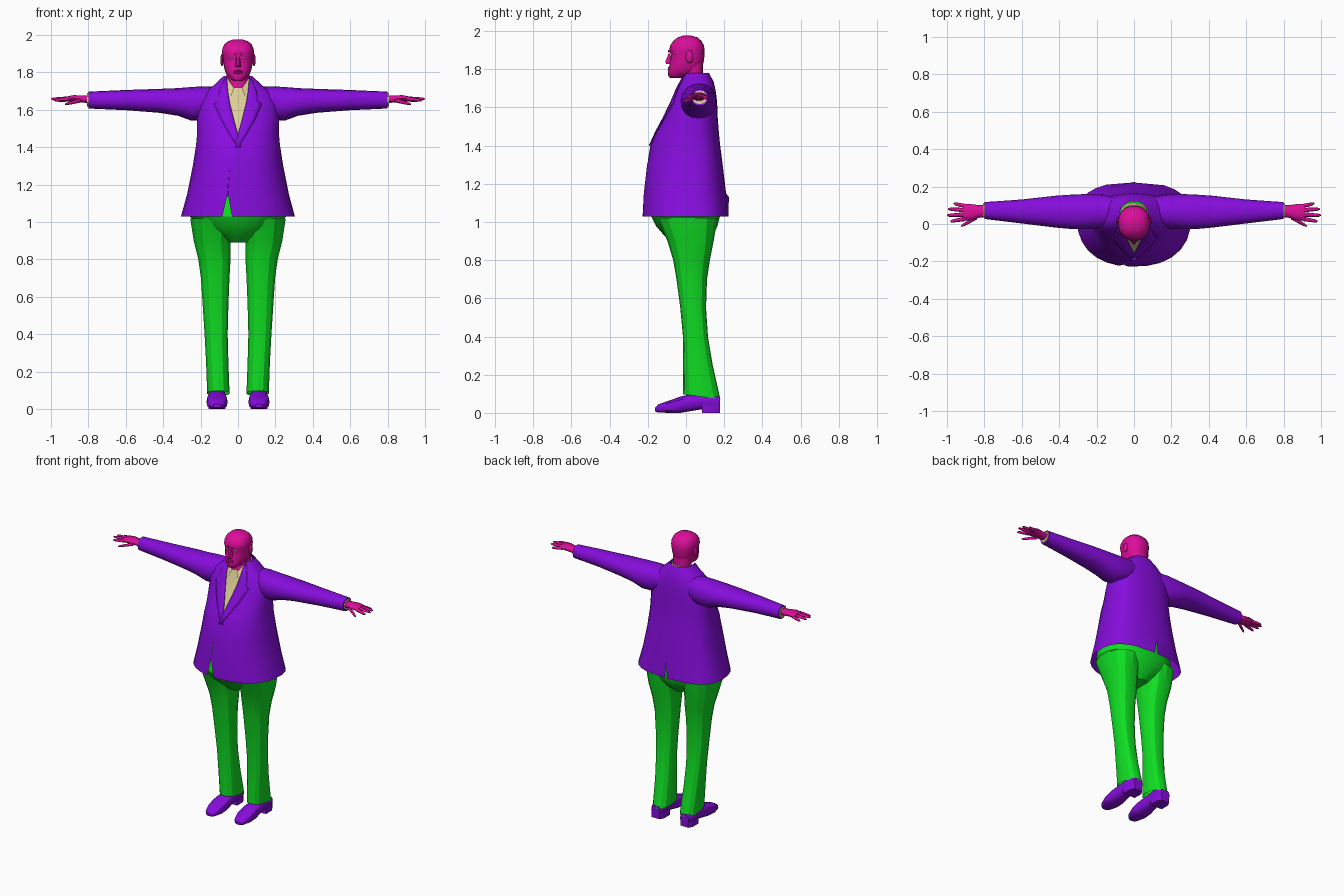
import bpy, bmesh, math
from mathutils import Vector

old = bpy.data.objects.get("Cube")
if old:
    bpy.data.objects.remove(old, do_unlink=True)


def material(name, rgb):
    m = bpy.data.materials.new(name)
    m.use_nodes = True
    m.diffuse_color = (*rgb, 1)
    m.node_tree.nodes["Principled BSDF"].inputs["Base Color"].default_value = (*rgb, 1)
    return m


PURPLE = material("purple cloth", (0.24, 0.004, 0.72))
GREEN = material("green cloth", (0.005, 0.74, 0.017))
SKIN = material("magenta skin", (0.72, 0.004, 0.32))
CREAM = material("cream shirt", (0.73, 0.61, 0.31))
WHITE = material("eye white", (0.85, 0.85, 0.85))
SIDES = (("left", 1), ("right", -1))


def finish(name, bm, mat, angle=32, thick=0):
    bmesh.ops.recalc_face_normals(bm, faces=bm.faces)
    me = bpy.data.meshes.new(name)
    bm.to_mesh(me)
    bm.free()
    me.materials.append(mat)
    ob = bpy.data.objects.new(name, me)
    bpy.context.collection.objects.link(ob)
    bpy.ops.object.select_all(action='DESELECT')
    ob.select_set(True)
    bpy.context.view_layer.objects.active = ob
    bpy.ops.object.shade_smooth_by_angle(angle=math.radians(angle))
    if thick:
        ob.modifiers.new("thickness", 'SOLIDIFY').thickness = thick
    return ob


def loft(name, rings, mat, closed=True, caps=(True, True), **kw):
    bm = bmesh.new()
    vs = [[bm.verts.new(p) for p in r] for r in rings]
    n = len(vs[0])
    for a, b in zip(vs, vs[1:]):
        for i in range(n if closed else n - 1):
            j = (i + 1) % n
            bm.faces.new((a[i], a[j], b[j], b[i]))
    for ring, cap in ((vs[0], caps[0]), (vs[-1], caps[1])):
        if cap and closed:
            bm.faces.new(ring)
    return finish(name, bm, mat, **kw)


def hull(name, points, mat, **kw):
    bm = bmesh.new()
    for p in points:
        bm.verts.new(p)
    bmesh.ops.convex_hull(bm, input=bm.verts)
    return finish(name, bm, mat, **kw)


def blob(name, center, size, mat):
    bm = bmesh.new()
    bmesh.ops.create_uvsphere(bm, u_segments=10, v_segments=6, radius=1)
    for v in bm.verts:
        v.co = Vector(center) + Vector(a * b for a, b in zip(v.co, size))
    return finish(name, bm, mat, angle=60)


def power(v, e):
    return math.copysign(abs(v) ** (2 / e), v)


def level(z, w, yf, yb, cx=0, e=2.3, n=16, slope=0):
    """Horizontal rounded section; angle zero is the front."""
    cy, d = (yf + yb) / 2, (yb - yf) / 2
    pts = []
    for i in range(n):
        a = math.tau * i / n
        y = cy - d * power(math.cos(a), e)
        pts.append((cx + w * power(math.sin(a), e), y, z - slope * y))
    return pts


def across(x, y, z, ry, rz, n=12, e=2.2):
    """Section standing across the x axis."""
    return [(x, y + ry * power(math.cos(math.tau * i / n), e),
             z + rz * power(math.sin(math.tau * i / n), e)) for i in range(n)]


# Jacket profile: height, half width, front, back
TORSO = [(1.03, .305, -.228, .225), (1.15, .272, -.222, .21), (1.3, .242, -.205, .192),
         (1.41, .226, -.185, .178), (1.47, .22, -.155, .172), (1.55, .22, -.113, .166),
         (1.63, .212, -.075, .163), (1.69, .18, -.05, .155), (1.735, .125, -.035, .145),
         (1.78, .078, -.012, .12)]
# Opening at each level: centre, half width
GAPS = [(-.058, .026), (-.055, .001), (-.045, 0), (0, 0), (0, .002),
        (0, .024), (0, .043), (0, .055), (0, .06), (0, .062)]
MID, E = .03, 2.3


def front_y(x, z):
    for a, b in zip(TORSO, TORSO[1:]):
        if z <= b[0]:
            break
    t = (z - a[0]) / (b[0] - a[0])
    w, yf = (a[k] + (b[k] - a[k]) * t for k in (1, 2))
    return MID - (MID - yf) * (1 - min(abs(x) / w, 1) ** E) ** (1 / E)


def jacket_ring(section, gap, half=13):
    z, w, yf, yb = section
    def angle(u):
        return math.copysign(math.asin(min(abs(u / w), 1) ** (E / 2)), u)
    start, end = angle(gap[0] + gap[1]), math.tau + angle(gap[0] - gap[1])
    angles = [start + (math.pi - start) * i / half for i in range(half)]
    angles += [math.pi + (end - math.pi) * i / half for i in range(half + 1)]
    ring = []
    for a in angles:
        c = math.cos(a)
        y = MID - (MID - yf) * power(c, E) if c > 0 else MID - (yb - MID) * power(c, 2.7)
        ring.append(Vector((w * power(math.sin(a), E), y, z)))
    return ring


rings = [jacket_ring(s, g) for s, g in zip(TORSO, GAPS)]
# Back vent notch in the hem
rings[0][13].z = 1.13
rings[0][12].x, rings[0][14].x = .012, -.012
loft("jacket_body", rings, PURPLE, closed=False)

# Lapel rows: height, inner x, outer x
LAPEL = [(1.77, .06, .07), (1.7, .054, .1), (1.645, .045, .108), (1.632, .042, .128),
         (1.55, .022, .092), (1.47, .0, .045), (1.4, -.015, .0)]
SLEEVE = [(.1, .07, 1.65, .075, .07), (.17, .068, 1.636, .09, .09), (.25, .066, 1.632, .094, .09),
          (.32, .065, 1.642, .093, .074), (.42, .066, 1.648, .085, .064),
          (.6, .067, 1.652, .064, .054), (.8, .072, 1.652, .045, .045)]
LEG = [(1.02, .14, .118, -.15, .165), (.9, .139, .1, -.097, .145), (.8, .126, .088, -.067, .125),
       (.7, .122, .078, -.05, .11), (.55, .12, .07, -.03, .105), (.4, .117, .063, -.016, .115),
       (.25, .111, .061, -.015, .14), (.095, .105, .061, -.015, .18)]
SHOE = [(-.162, .02, .008, .028), (-.145, .038, .002, .045), (-.09, .056, 0, .064),
        (-.03, .056, 0, .085), (.03, .047, .01, .1), (.09, .045, .02, .11),
        (.14, .047, .02, .105), (.178, .034, .02, .085)]
PALM = [(.78, .07, 1.655, .03, .024), (.83, .067, 1.658, .034, .02),
        (.88, .063, 1.662, .045, .017), (.915, .062, 1.66, .043, .012)]
# Digits: name, root, tip
DIGITS = [("index_finger", (.9, .028, 1.66), (.982, .014, 1.65)),
          ("middle_finger", (.9, .051, 1.661), (1, .046, 1.658)),
          ("ring_finger", (.9, .074, 1.66), (.995, .08, 1.656)),
          ("little_finger", (.895, .094, 1.656), (.965, .11, 1.648)),
          ("thumb", (.84, .036, 1.65), (.925, -.012, 1.63))]

for side, s in SIDES:
    def flip(pts):
        return [(s * x, y, z) for x, y, z in pts]

    # Lapels and shirt collar wings
    rows = []
    for z, a, b in LAPEL:
        xs = [a + (b - a) * k / 3 for k in range(4)]
        rows.append(flip([(x, front_y(x, z) - .007 - .001 * s, z) for x in xs]))
    loft(side + "_lapel", rows, PURPLE, closed=False, thick=.004)
    hull(side + "_collar_wing", flip([(.062, .02, 1.775), (.066, .0, 1.74), (.02, -.045, 1.715),
                                      (.045, -.058, 1.655), (.062, -.045, 1.69),
                                      (.045, -.045, 1.665)]), CREAM)
    # Sleeves, cuffs
    loft(side + "_sleeve", [flip(across(*r, n=16)) for r in SLEEVE], PURPLE)
    loft(side + "_shirt_cuff", [flip(across(x, .072, 1.653, .038, .036)) for x in (.78, .806)], CREAM)
    # Hands
    loft(side + "_palm", [flip(across(*r, n=10)) for r in PALM], SKIN, angle=50)
    for name, root, tip in DIGITS:
        root, tip = Vector(root), Vector(tip)
        parts = []
        for t, r in ((0, .012), (.5, .0105), (.88, .008), (1, .003)):
            p = root.lerp(tip, t)
            parts.append(flip(across(*p, r, r * .9, n=8, e=2)))
        loft(side + "_" + name, parts, SKIN, angle=60)
    # Trouser legs, hem lower at the back
    legs = [level(z, w, f, b, cx=s * cx, n=14, slope=.13 if z < .1 else 0)
            for z, cx, w, f, b in LEG]
    loft(side + "_trouser_leg", legs, GREEN, caps=(True, False), angle=25)
    # Shoes with separate heels
    shoe = []
    for y, w, lo, hi in SHOE:
        m, h = (lo + hi) / 2, (hi - lo) / 2
        shoe.append([(s * .112 + w * power(math.cos(math.tau * i / 12), 2.8), y,
                      m + h * power(math.sin(math.tau * i / 12), 2.8)) for i in range(12)])
    loft(side + "_shoe", shoe, PURPLE, angle=40)
    hull(side + "_shoe_heel", [(s * .112 + x * k, y, z) for x in (-1, 1) for z in (0, .045)
                               for y, k in ((.085, .046), (.15, .046), (.178, .03))], PURPLE)
    # Ears, eyes, brows
    blob(side + "_ear", (s * .086, .018, 1.866), (.009, .02, .034), SKIN)
    blob(side + "_eye", (s * .033, -.077, 1.879), (.011, .006, .005), WHITE)
    hull(side + "_brow", flip([(.01, -.094, 1.9), (.05, -.074, 1.902), (.01, -.093, 1.889),
                               (.052, -.074, 1.891), (.01, -.075, 1.907), (.05, -.06, 1.908)]), SKIN)

# Shirt front filling the jacket opening
shirt = []
for z, h in ((1.44, .02), (1.5, .03), (1.56, .045), (1.62, .06), (1.68, .072), (1.72, .075)):
    shirt.append([(h * k / 3, front_y(h * k / 3, z) + .01, z) for k in range(-3, 4)])
loft("shirt_front", shirt, CREAM, closed=False)
loft("shirt_collar", [level(1.71, .074, -.01, .115), level(1.775, .066, .008, .1)],
     CREAM, caps=(False, False))

# Trouser seat joining both legs
SEAT = [(1.14, .25, -.17, .17), (1.03, .262, -.182, .178), (.98, .215, -.158, .165),
        (.93, .12, -.115, .14), (.89, .05, -.07, .1)]
loft("trouser_seat", [level(*r, n=18) for r in SEAT], GREEN, angle=25)

# Neck and head
loft("neck", [level(*r) for r in ((1.67, .03, -.035, .08), (1.71, .056, -.025, .095),
                                  (1.76, .06, -.01, .09), (1.83, .064, -.01, .088))], SKIN)
HEAD = [(1.755, .026, -.085, -.01), (1.768, .045, -.094, .03), (1.79, .062, -.093, .07),
        (1.815, .072, -.088, .086), (1.845, .078, -.084, .094), (1.878, .082, -.079, .097),
        (1.9, .085, -.088, .098), (1.925, .084, -.083, .094), (1.95, .073, -.066, .08),
        (1.967, .053, -.043, .06), (1.977, .022, -.015, .025)]
loft("head", [level(*r, n=20) for r in HEAD], SKIN, angle=50)
hull("nose", [(x, y, z) for k in (-1, 1) for x, y, z in
              ((k * .007, -.088, 1.89), (k * .005, -.109, 1.838), (k * .016, -.088, 1.828),
               (k * .014, -.075, 1.85), (k * .007, -.104, 1.828))], SKIN)
for name, z in (("upper_lip", 1.807), ("lower_lip", 1.797)):
    blob(name, (0, -.087, z), (.026, .009, .0055), SKIN)
